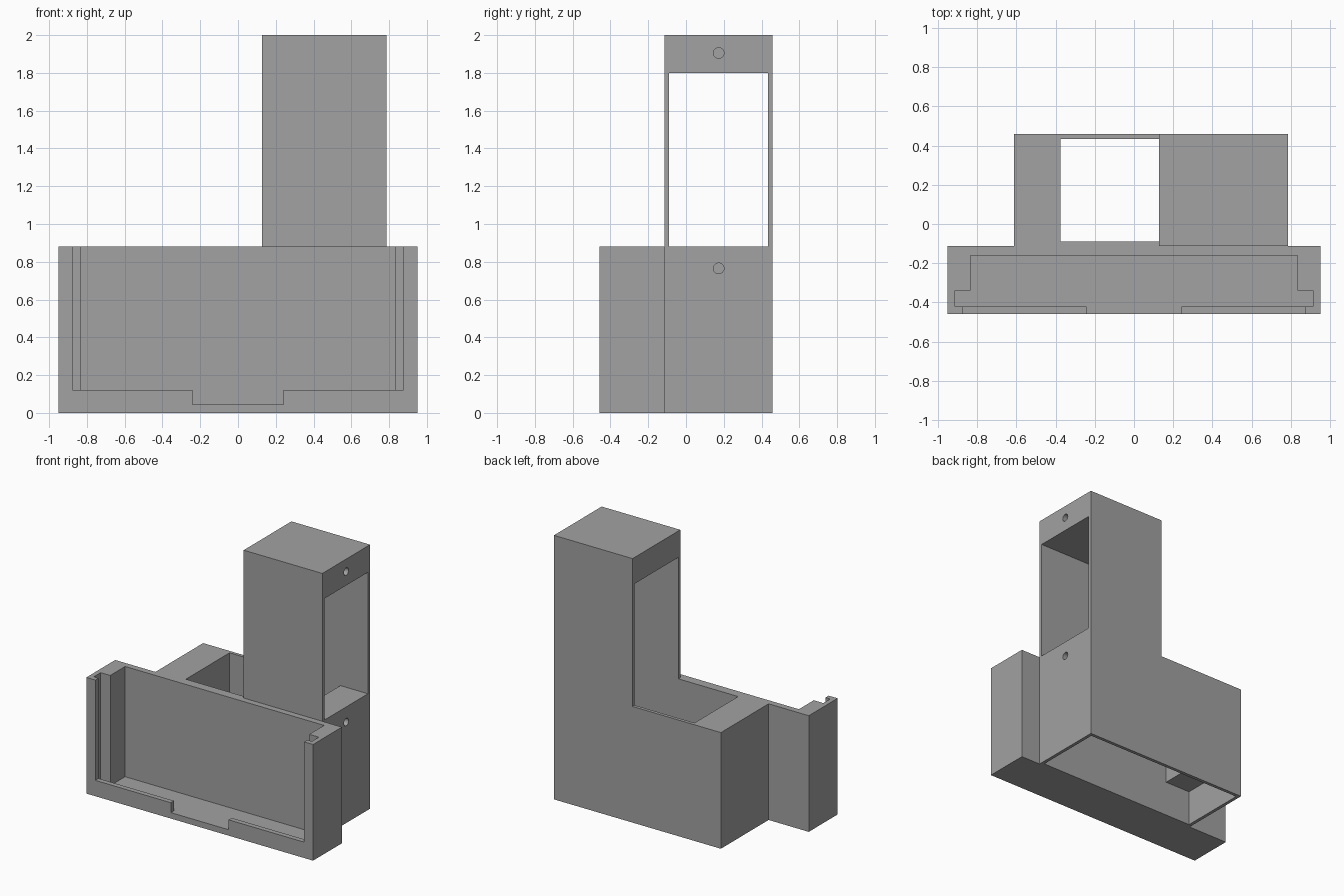
import bpy, bmesh
from mathutils import Matrix

cube = bpy.data.objects.get("Cube")
if cube:
    bpy.data.objects.remove(cube, do_unlink=True)

grey = bpy.data.materials.new("plain grey")
grey.use_nodes = True
colour = (0.36, 0.36, 0.36, 1)
grey.diffuse_color = colour
grey.node_tree.nodes["Principled BSDF"].inputs["Base Color"].default_value = colour


def add_object(name, bm):
    bmesh.ops.recalc_face_normals(bm, faces=bm.faces)
    mesh = bpy.data.meshes.new(name)
    bm.to_mesh(mesh)
    bm.free()
    mesh.materials.append(grey)
    ob = bpy.data.objects.new(name, mesh)
    bpy.context.collection.objects.link(ob)
    return ob


def prism(name, plan, z0, z1):
    """Extrude an outline in plan from z0 up to z1."""
    bm = bmesh.new()
    face = bm.faces.new([bm.verts.new((x, y, z0)) for x, y in plan])
    top = bmesh.ops.extrude_face_region(bm, geom=[face])["geom"]
    verts = [v for v in top if isinstance(v, bmesh.types.BMVert)]
    bmesh.ops.translate(bm, verts=verts, vec=(0, 0, z1 - z0))
    return add_object(name, bm)


def box(name, x0, x1, y0, y1, z0, z1):
    return prism(name, [(x0, y0), (x1, y0), (x1, y1), (x0, y1)], z0, z1)


def screw_hole(name, z):
    bm = bmesh.new()
    place = Matrix.Translation((RIGHT, 0.173, z)) @ Matrix.Rotation(1.5707963, 4, "Y")
    bmesh.ops.create_cone(bm, cap_ends=True, segments=32, radius1=0.028,
                          radius2=0.028, depth=0.4, matrix=place)
    return add_object(name, bm)


def combine(body, tool, operation):
    mod = body.modifiers.new(tool.name, "BOOLEAN")
    mod.operation = operation
    mod.solver = "EXACT"
    mod.object = tool
    bpy.context.view_layer.objects.active = body
    bpy.ops.object.modifier_apply(modifier=mod.name)
    bpy.data.objects.remove(tool, do_unlink=True)


# Main levels and wall lines
HALF, FRONT, BACK, STEP = 0.95, -0.458, 0.458, -0.113
LEFT, RIGHT, TOWER = -0.613, 0.786, 0.127
RIM, TOP, FLOOR, LIP = 0.88, 2.0, 0.045, 0.12
IN_FRONT, IN_BACK = -0.09, 0.433

# Tray and housing share one stepped plan; the tower rises from the housing
body = prism("holder_body", [
    (-HALF, FRONT), (HALF, FRONT), (HALF, STEP), (RIGHT, STEP),
    (RIGHT, BACK), (LEFT, BACK), (LEFT, STEP), (-HALF, STEP)], 0, RIM)
combine(body, box("tower", TOWER, RIGHT, STEP, BACK, RIM, TOP), "UNION")

# Tray pocket with side slots, then the front opening and its centre notch
half_plan = [(0.914, -0.42), (0.914, -0.338), (0.834, -0.338), (0.834, -0.16)]
pocket_plan = half_plan + [(-x, y) for x, y in reversed(half_plan)]
cutters = [
    prism("tray_pocket", pocket_plan, FLOOR, 1),
    box("front_opening", -0.875, 0.875, -0.6, -0.4, LIP, 1),
    box("front_notch", -0.242, 0.242, -0.6, -0.4, FLOOR, 1),
    # Shaft through the housing, wider hollow below, window across the tower
    box("shaft", -0.374, 0.555, IN_FRONT, IN_BACK, 0.1, 1.2),
    box("base_hollow", LEFT + 0.025, RIGHT - 0.025, IN_FRONT, IN_BACK, -0.2, 0.27),
    box("tower_window", 0, 1, IN_FRONT, IN_BACK, RIM, 1.8),
    screw_hole("upper_screw_hole", 1.905),
    screw_hole("lower_screw_hole", 0.765),
]
for cutter in cutters:
    combine(body, cutter, "DIFFERENCE")

# Merge leftover coplanar faces
bm = bmesh.new()
bm.from_mesh(body.data)
bmesh.ops.remove_doubles(bm, verts=bm.verts, dist=0.0005)
bmesh.ops.dissolve_limit(bm, angle_limit=0.01, verts=bm.verts, edges=bm.edges)
bm.to_mesh(body.data)
bm.free()

# Smooth only the screw hole walls
bpy.ops.object.select_all(action="DESELECT")
body.select_set(True)
bpy.context.view_layer.objects.active = body
bpy.ops.object.shade_smooth_by_angle(angle=0.5)
